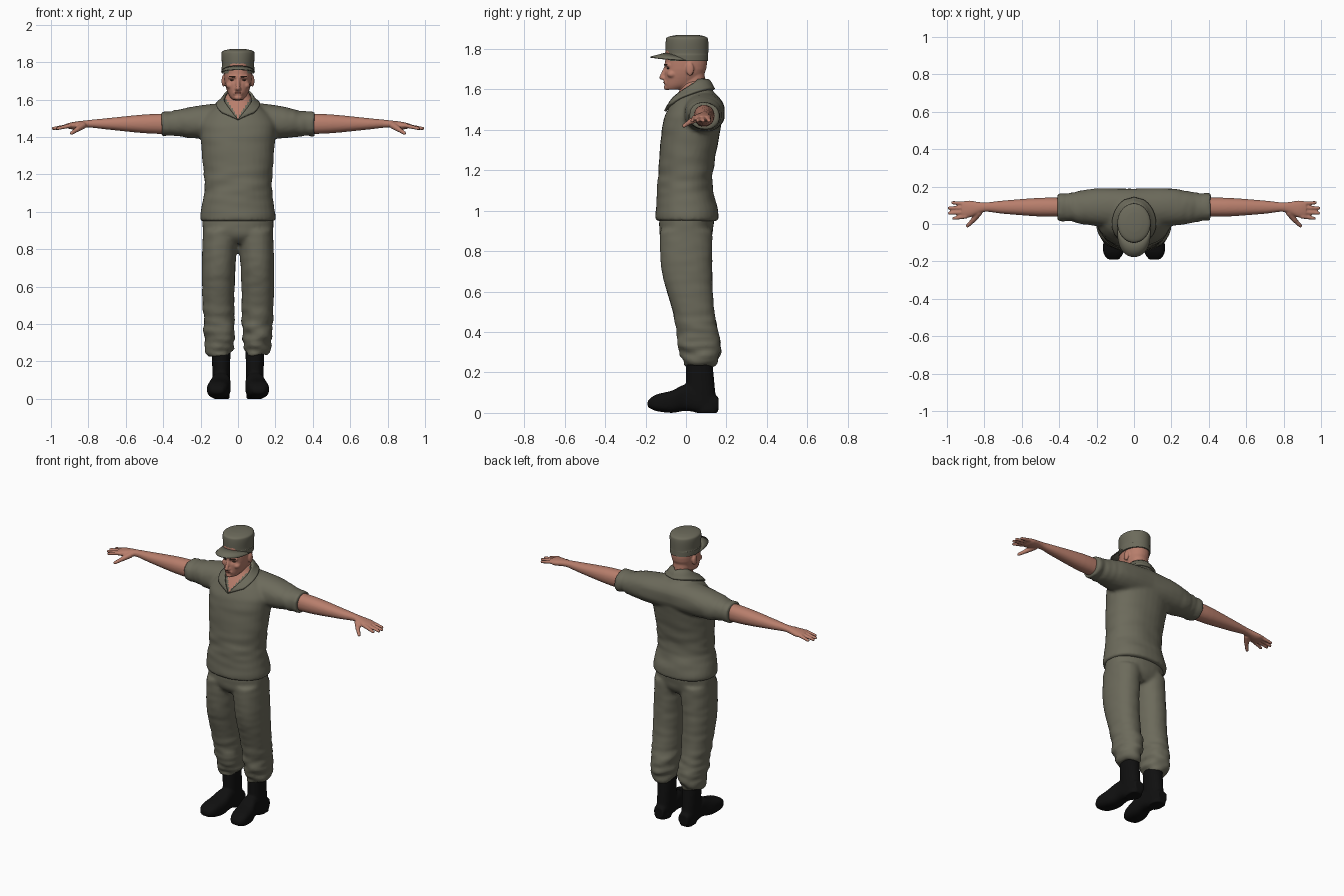
import bpy, bmesh
from math import sin, cos, pi, tau, exp, radians, copysign
from mathutils import Vector, noise

cube = bpy.data.objects.get("Cube")
if cube:
    bpy.data.objects.remove(cube)

SIDES = {"left": 1, "right": -1}


def material(name, *rgb):
    mat = bpy.data.materials.new(name)
    mat.use_nodes = True
    mat.diffuse_color = (*rgb, 1)
    shader = mat.node_tree.nodes["Principled BSDF"]
    shader.inputs["Base Color"].default_value = mat.diffuse_color
    shader.inputs["Roughness"].default_value = .8
    return mat


OLIVE = material("olive cloth", .15, .145, .105)
SKIN = material("skin", .48, .21, .15)
BLACK = material("black leather", .005, .005, .005)
LIP = material("lips", .33, .11, .08)
BROWN = material("dark brown", .06, .03, .02)


# Cross-sections: position on the axis, then two centres and two radii
def level(z, front, back, half, x=0):
    return z, x, (front + back) / 2, half, (back - front) / 2


def station(x, deep, tall, y=.09, z=1.47):
    return x, y, z, deep, tall


def slice_y(y, x, half, low, high):
    return y, x, (low + high) / 2, half, (high - low) / 2


def skin_loops(bm, loops):
    """Closed tube through loops of points, capped at both ends."""
    loops = [[bm.verts.new(p) for p in loop] for loop in loops]
    for lower, upper in zip(loops, loops[1:]):
        for k in range(len(lower)):
            bm.faces.new((lower[k], lower[k - 1], upper[k - 1], upper[k]))
    bm.faces.new(loops[0])
    bm.faces.new(loops[-1])


def loft(bm, axis, *rings, side=1, power=2.2, sides=32, steps=4):
    """Tube following a smooth spline through the cross-sections."""
    points = [Vector(r) for r in (rings[0], *rings, rings[-1])]
    sections = []
    for a, b, c, d in zip(points, points[1:], points[2:], points[3:]):
        for k in range(steps):
            u = k / steps
            bend = u * (2 * a - 5 * b + 4 * c - d + u * (3 * (b - c) + d - a))
            sections.append(b + u / 2 * (c - a + bend))
    sections.append(points[-1])
    loops = []
    for along, mid_a, mid_b, rad_a, rad_b in sections:
        loop = []
        for k in range(sides):
            c, s = cos(tau * k / sides), sin(tau * k / sides)
            a = mid_a + rad_a * copysign(abs(c) ** (2 / power), c)
            b = mid_b + rad_b * copysign(abs(s) ** (2 / power), s)
            x, y, z = {"z": (a, b, along), "x": (along, a, b), "y": (a, along, b)}[axis]
            loop.append((x * side, y, z))
        loops.append(loop)
    skin_loops(bm, loops)


def globe(bm, place, rows=10, sides=16):
    """Sphere whose unit points are moved by the given function."""
    tilts = [pi * (k + .5) / rows for k in range(rows)]
    turns = [tau * k / sides for k in range(sides)]
    skin_loops(bm, [[place(Vector((sin(t) * cos(a), sin(t) * sin(a), -cos(t)))) for a in turns] for t in tilts])


def ball(bm, centre, size):
    globe(bm, lambda p: Vector(centre) + p * Vector(size).x if len(size) == 1 else
          Vector(c + q * r for c, q, r in zip(centre, p, size)))


def limb(bm, start, end, thick, thin):
    """Round-ended tapered rod."""
    start, end = Vector(start), Vector(end)
    turn = (end - start).to_track_quat("Z", "Y")
    globe(bm, lambda p: end + turn @ p * thin if p.z > 0 else start + turn @ p * thick)


def sheet(bm, rows):
    """Open surface through rows of points."""
    grid = [[bm.verts.new(p) for p in row] for row in rows]
    for near, far in zip(grid, grid[1:]):
        for k in range(len(near) - 1):
            bm.faces.new((near[k], near[k + 1], far[k + 1], far[k]))


def finish(name, bm, mat, voxel=0, shape=None, angle=180):
    """Make the object; with a voxel size, fuse its parts into one skin first."""
    bmesh.ops.recalc_face_normals(bm, faces=bm.faces)
    mesh = bpy.data.meshes.new(name)
    bm.to_mesh(mesh)
    bm.free()
    ob = bpy.data.objects.new(name, mesh)
    bpy.context.collection.objects.link(ob)
    if voxel:
        fuse = ob.modifiers.new("fuse", "REMESH")
        fuse.mode, fuse.voxel_size = "VOXEL", voxel
        soften = ob.modifiers.new("soften", "SMOOTH")
        soften.factor, soften.iterations = .5, 3
        graph = bpy.context.evaluated_depsgraph_get()
        ob.data = bpy.data.meshes.new_from_object(ob.evaluated_get(graph))
        ob.modifiers.clear()
    ob.data.materials.clear()
    ob.data.materials.append(mat)
    if shape:
        moved = [shape(v.co.copy(), v.normal.copy()) for v in ob.data.vertices]
        ob.data.vertices.foreach_set("co", [c for co in moved for c in co])
        ob.data.update()
    ob.data.shade_smooth()
    ob.data.set_sharp_from_angle(angle=radians(angle))
    return ob


def thicken(ob, amount):
    solid = ob.modifiers.new("thickness", "SOLIDIFY")
    solid.thickness, solid.offset = amount, 0


def fold(co, *pitch):
    return noise.noise(Vector(a * b for a, b in zip(co, pitch)))


# Shirt: torso and sleeves fused, with soft folds at waist and sleeves
def shirt_folds(co, normal):
    waist = exp(-((co.z - 1.13) * 11) ** 2) / 2 + .25
    arm = min(max(abs(co.x) * 8 - 1.6, 0), 1)
    body = fold(co, 7, 7, 20) * waist * (1 - arm)
    return co + normal * .012 * (body + fold(co, 28, 9, 9) * arm * .6)


bm = bmesh.new()
loft(bm, "z", level(.95, -.15, .16, .2), level(1.0, -.15, .16, .2), level(1.15, -.14, .13, .18),
     level(1.4, -.12, .17, .2), level(1.5, -.09, .18, .19), level(1.6, -.03, .13, .08),
     level(1.64, -.02, .11, .06))
for side in SIDES.values():
    loft(bm, "x", station(0, .1, .1, z=1.49), station(.2, .1, .09, z=1.48), station(.38, .07, .06), side=side)
    loft(bm, "x", station(.37, .075, .067), station(.41, .075, .067), side=side)
shirt = finish("shirt", bm, OLIVE, voxel=.011, shape=shirt_folds)
shirt.data.materials.append(SKIN)
for face in shirt.data.polygons:  # open neck
    x, y, z = face.center
    if z > 1.63 or (y < .03 and z > 1.5 + 1.6 * abs(x)):
        face.material_index = 1

# Collar with pointed lapels, laid over the shirt
bm = bmesh.new()
for side in SIDES.values():
    inner, outer = [], []
    for k in range(13):
        t = k / 12
        a, b = pi * t, pi * (.2 + .8 * t)
        inner.append((side * .07 * sin(a), -.1 + .21 * t, 1.49 + .155 * sin(a / 2)))
        outer.append((side * .11 * abs(sin(b)) ** .5, -.06 + .2 * t, 1.49 + .11 * sin(b / 2)))
    sheet(bm, [[Vector(i).lerp(Vector(o), w / 6) for i, o in zip(inner, outer)] for w in range(7)])
bmesh.ops.remove_doubles(bm, verts=bm.verts, dist=.001)
collar = finish("collar", bm, OLIVE, angle=40)
wrap = collar.modifiers.new("lay on shirt", "SHRINKWRAP")
wrap.target, wrap.wrap_mode, wrap.offset = shirt, "ABOVE_SURFACE", .008
thicken(collar, .012)


# Trousers: hips and legs fused, gathered above the boots
def trouser_folds(co, normal):
    low = min(max(2.2 - co.z * 4, .15), 1)
    return co + normal * fold(co, 11, 9, 26) * .017 * low


bm = bmesh.new()
loft(bm, "z", level(.83, -.09, .1, .14), level(.88, -.13, .13, .185), level(.98, -.13, .14, .19))
for side in SIDES.values():
    loft(bm, "z", level(.23, -.01, .14, .055, x=.1), level(.27, -.02, .16, .075, x=.1),
         level(.35, -.04, .17, .08, x=.1), level(.5, -.065, .14, .085, x=.105),
         level(.7, -.12, .13, .09, x=.104), level(.9, -.13, .13, .095, x=.092), side=side)
finish("trousers", bm, OLIVE, voxel=.011, shape=trouser_folds)

for name, side in SIDES.items():
    # Boot: shaft, foot and heel
    bm = bmesh.new()
    loft(bm, "z", level(.05, 0, .15, .045, x=.09), level(.26, 0, .13, .05, x=.09), side=side)
    loft(bm, "y", slice_y(-.19, .11, .03, .03, .06), slice_y(-.15, .11, .055, .01, .09),
         slice_y(-.07, .1, .06, 0, .11), slice_y(0, .09, .05, .01, .14),
         slice_y(.08, .09, .045, 0, .11), slice_y(.16, .09, .035, .01, .08), side=side, power=2.8)
    loft(bm, "z", level(0, .05, .16, .045, x=.09), level(.03, .05, .16, .045, x=.09), side=side)
    finish(name + "_boot", bm, BLACK, voxel=.008)

    # Bare arm with palm, four fingers and thumb
    bm = bmesh.new()
    loft(bm, "x", station(.36, .05, .055), station(.5, .05, .05), station(.7, .035, .03),
         station(.8, .025, .02), station(.88, .045, .02, y=.08, z=1.46),
         station(.92, .04, .01, y=.08, z=1.46), side=side)
    for k in range(4):
        tip = .99 - .01 * (k - 1.6) ** 2
        limb(bm, (side * .9, .04 + .023 * k, 1.46), (side * tip, .03 + .028 * k, 1.445), .012, .009)
    knuckle = (side * .86, .02, 1.44)
    limb(bm, (side * .83, .06, 1.46), knuckle, .019, .014)
    limb(bm, knuckle, (side * .89, -.01, 1.42), .013, .01)
    finish(name + "_arm", bm, SKIN, voxel=.005)


# Head: skull, neck, nose, brow, cheeks and ears fused, with sunken eyes
def eye_sockets(co, normal):
    if co.y < -.04:
        across, up = (abs(co.x) - .03) / .017, (co.z - 1.705) / .012
        co.y += .009 * exp(-across ** 2 - up ** 2)
    return co


bm = bmesh.new()
loft(bm, "z", level(1.6, -.1, -.02, .03), level(1.63, -.105, .05, .052), level(1.7, -.105, .1, .073),
     level(1.8, -.1, .1, .075))
loft(bm, "z", level(1.5, -.03, .12, .06), level(1.6, -.03, .1, .055), level(1.7, -.02, .09, .055))
limb(bm, (0, -.1, 1.71), (0, -.12, 1.66), .009, .012)
limb(bm, (-.01, -.11, 1.655), (.01, -.11, 1.655), .008, .008)
limb(bm, (-.014, -.097, 1.634), (.014, -.097, 1.634), .013, .013)
ball(bm, (0, -.093, 1.61), (.022, .018, .014))
for side in SIDES.values():
    limb(bm, (side * .012, -.1, 1.72), (side * .045, -.086, 1.72), .01, .01)
    ball(bm, (side * .043, -.07, 1.675), (.022, .024, .018))
    ball(bm, (side * .078, .02, 1.7), (.01, .02, .033))
finish("head", bm, SKIN, voxel=.005, shape=eye_sockets)

# Eyes, brows and mouth
bm = bmesh.new()
for side in SIDES.values():
    ball(bm, (side * .031, -.088, 1.704), (.013, .006, .004))
    limb(bm, (side * .018, -.105, 1.722), (side * .046, -.092, 1.723), .004, .003)
finish("eyes_and_brows", bm, BROWN)
bm = bmesh.new()
ball(bm, (0, -.107, 1.636), (.02, .006, .005))
finish("lips", bm, LIP)

# Cap: crown with a band, flat top and curved brim
bm = bmesh.new()
loft(bm, "z", level(1.74, -.1, .11, .086), level(1.77, -.1, .11, .088), level(1.78, -.1, .11, .085),
     level(1.84, -.1, .11, .089), level(1.86, -.09, .1, .08), level(1.87, -.04, .06, .04), sides=48, power=2)
finish("cap_crown", bm, OLIVE, angle=35)
bm = bmesh.new()
arc = [pi * n / 24 for n in range(25)]
sheet(bm, [[(.088 * cos(a), -(.09 + .043 * k) * sin(a) ** (1 - .2 * k), 1.744 + (.038 - .011 * k) * sin(a))
            for a in arc] for k in range(3)])
bmesh.ops.remove_doubles(bm, verts=bm.verts, dist=.0005)
thicken(finish("cap_brim", bm, OLIVE, angle=40), .006)
